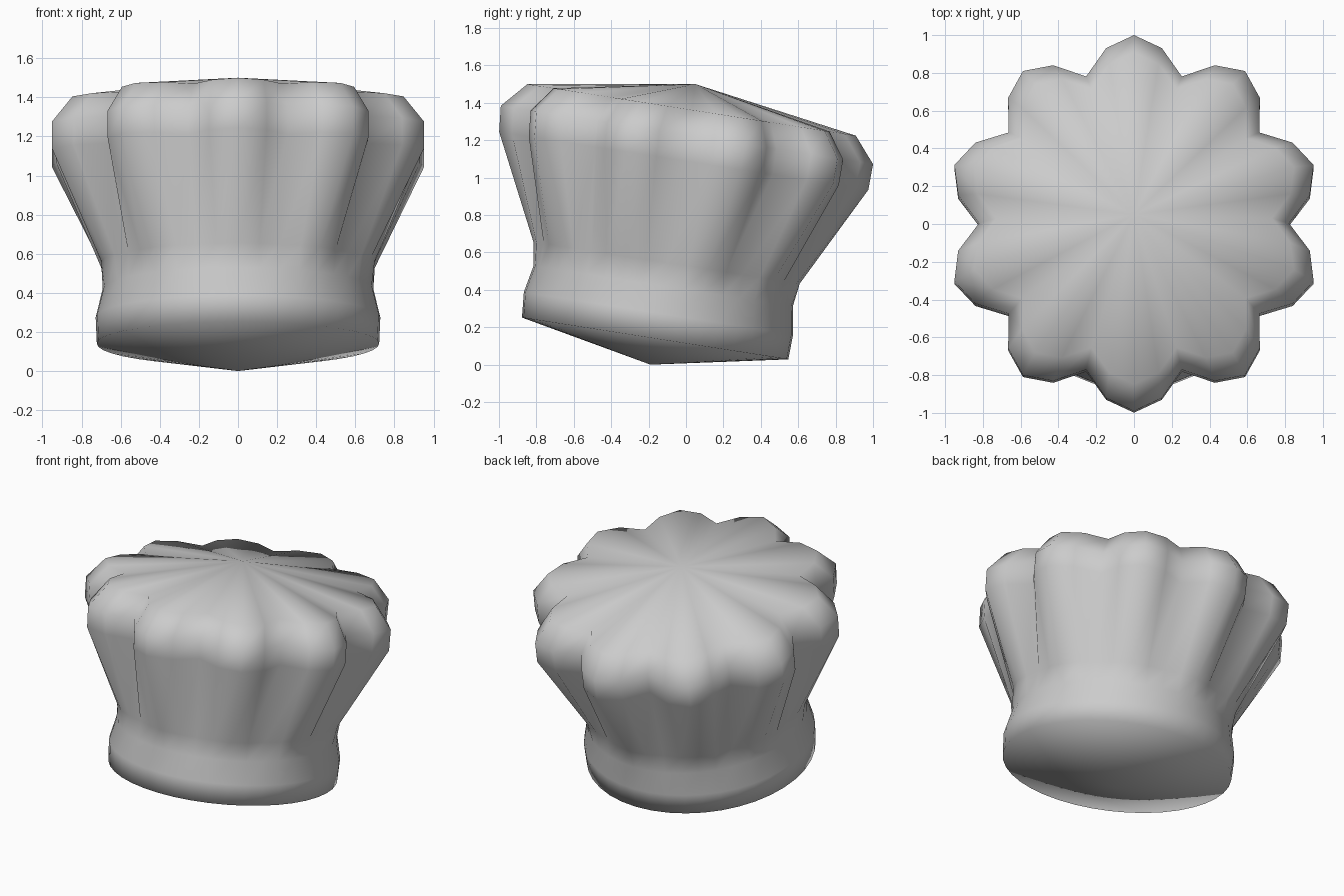
import bpy, bmesh, math

if "Cube" in bpy.data.objects:
    bpy.data.objects.remove(bpy.data.objects["Cube"])

LOBES, SEG = 10, 40
SLOPE = 0.157          # every ring leans down toward the back

# rings: centre y, centre z, radius x, radius y, pleat depth (0 = round)
RINGS = [
    (-0.165, 0.14, 0.722, 0.712, 0.0),
    (-0.147, 0.275, 0.728, 0.720, 0.0),
    (-0.122, 0.42, 0.692, 0.693, 0.0),
    (-0.104, 0.545, 0.715, 0.712, 0.03),
    (-0.012, 1.09, 1.0, 0.987, 0.18),
    (0.005, 1.228, 1.0, 0.995, 0.18),
    (0.03, 1.362, 0.89, 0.878, 0.18),
]
# pleat shape over one lobe: peak, shoulder, valley, shoulder
PLEAT = [0.0, 0.32, 1.0, 0.32]


def make_ring(bm, cy, cz, rx, ry, depth):
    ring = []
    for i in range(SEG):
        a = math.pi / 2 + 2 * math.pi * i / SEG
        k = 1 - depth * PLEAT[i % 4]
        dy = ry * k * math.sin(a)
        ring.append(bm.verts.new((rx * k * math.cos(a), cy + dy, cz - SLOPE * dy)))
    return ring


bm = bmesh.new()
rings = [make_ring(bm, *r) for r in RINGS]

# side walls: band and pleated crown
for lo, hi in zip(rings, rings[1:]):
    for i in range(SEG):
        j = (i + 1) % SEG
        bm.faces.new((lo[i], lo[j], hi[j], hi[i]))

# underside and top fans
bottom = bm.verts.new((0, -0.19, 0))
top = bm.verts.new((0, 0.05, 1.5))
for i in range(SEG):
    j = (i + 1) % SEG
    bm.faces.new((rings[0][j], rings[0][i], bottom))
    bm.faces.new((rings[-1][i], rings[-1][j], top))

bmesh.ops.recalc_face_normals(bm, faces=bm.faces)
for f in bm.faces:
    f.smooth = True

mesh = bpy.data.meshes.new("chef_hat")
bm.to_mesh(mesh)
bm.free()
hat = bpy.data.objects.new("chef_hat", mesh)
bpy.context.collection.objects.link(hat)
